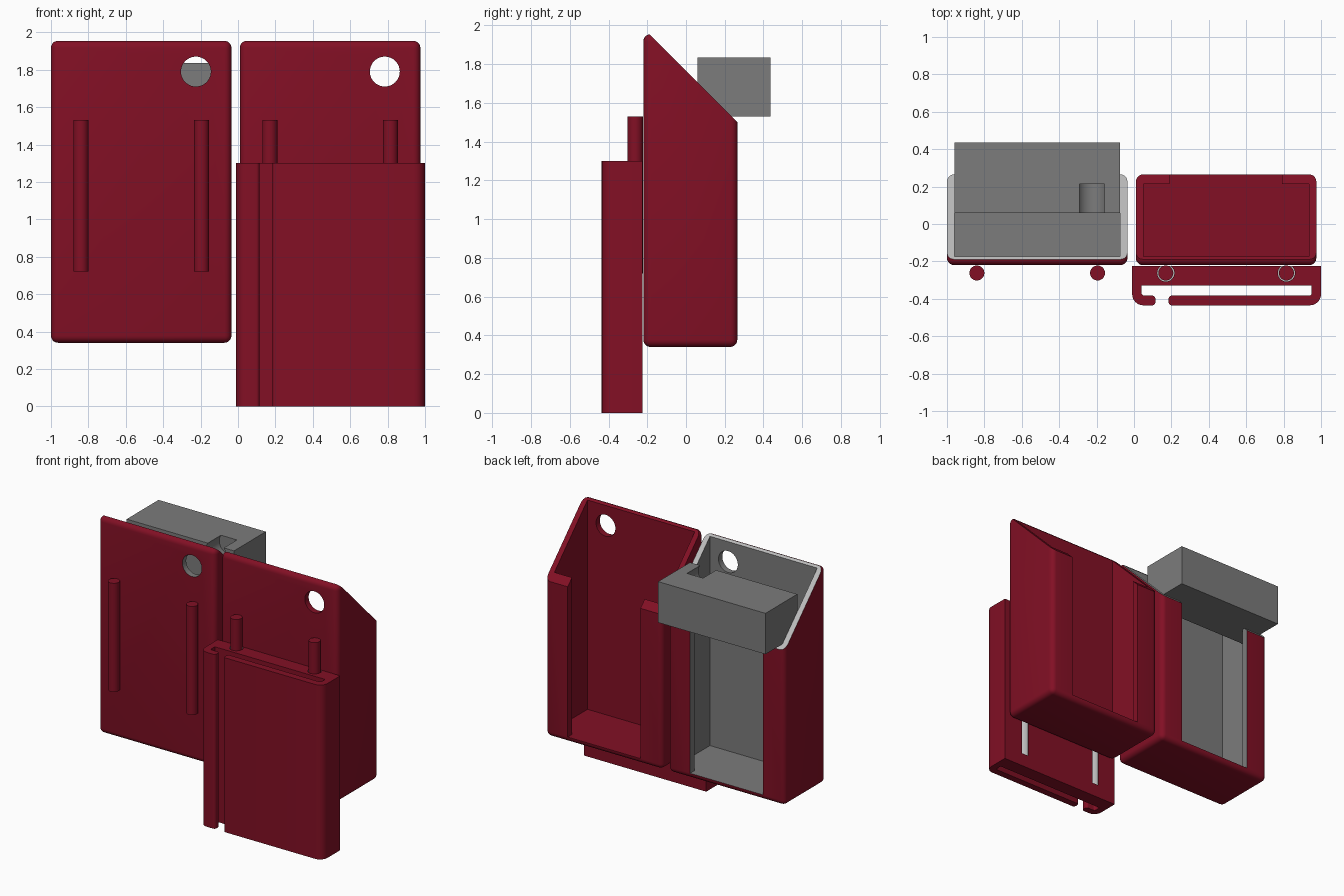
import bpy, bmesh, math
from mathutils import Vector

if "Cube" in bpy.data.objects:
    bpy.data.objects.remove(bpy.data.objects["Cube"])


def material(name, rgb):
    m = bpy.data.materials.new(name)
    m.diffuse_color = (*rgb, 1)
    m.use_nodes = True
    m.node_tree.nodes["Principled BSDF"].inputs["Base Color"].default_value = m.diffuse_color
    return m


RED = material("dark_red", (0.225, 0.005, 0.018))
GREY = material("mid_grey", (0.2, 0.2, 0.2))
LIGHT = material("light_grey", (0.5, 0.5, 0.5))


def finish(name, bm, mat):
    bmesh.ops.recalc_face_normals(bm, faces=bm.faces)
    me = bpy.data.meshes.new(name)
    bm.to_mesh(me)
    bm.free()
    me.materials.append(mat)
    ob = bpy.data.objects.new(name, me)
    bpy.context.collection.objects.link(ob)
    return ob


def prism(name, pts, lo, hi, mat, axis="z"):
    """Extrude a profile along z (points are x,y), x (y,z) or y (x,z)."""
    place = {"z": lambda a, b, t: (a, b, t),
             "x": lambda a, b, t: (t, a, b),
             "y": lambda a, b, t: (a, t, b)}[axis]
    bm = bmesh.new()
    low = [bm.verts.new(place(a, b, lo)) for a, b in pts]
    high = [bm.verts.new(place(a, b, hi)) for a, b in pts]
    bm.faces.new(low)
    bm.faces.new(high)
    n = len(pts)
    for i in range(n):
        j = (i + 1) % n
        bm.faces.new((low[i], low[j], high[j], high[i]))
    return finish(name, bm, mat)


def rect(x0, x1, y0, y1):
    return [(x0, y0), (x1, y0), (x1, y1), (x0, y1)]


def circle(cx, cy, r, n=40):
    return [(cx + r * math.cos(2 * math.pi * i / n),
             cy + r * math.sin(2 * math.pi * i / n)) for i in range(n)]


def rounded(corners, steps=6):
    """Turn (x, y, radius) right-angle corners into a filleted outline."""
    out = []
    for i, (x, y, r) in enumerate(corners):
        p = Vector((x, y))
        if r == 0:
            out.append((x, y))
            continue
        a = (Vector(corners[i - 1][:2]) - p).normalized() * r
        b = (Vector(corners[(i + 1) % len(corners)][:2]) - p).normalized() * r
        for k in range(steps + 1):
            t = k / steps * math.pi / 2
            q = p + a * (1 - math.sin(t)) + b * (1 - math.cos(t))
            out.append(tuple(q))
    return out


def activate(ob):
    bpy.ops.object.select_all(action="DESELECT")
    ob.select_set(True)
    bpy.context.view_layer.objects.active = ob


def smooth(ob):
    activate(ob)
    bpy.ops.object.shade_smooth_by_angle(angle=math.radians(30))


def cut(ob, cutters):
    """Subtract cutters; the cut faces take the cutter's material."""
    for c in cutters:
        activate(ob)
        m = ob.modifiers.new("cut", "BOOLEAN")
        m.operation = "DIFFERENCE"
        m.solver = "EXACT"
        m.material_mode = "TRANSFER"
        m.object = c
        bpy.ops.object.modifier_apply(modifier=m.name)
        bpy.data.objects.remove(c)


# Rounded holder with sloped top, open back window and finger hole
def holder(name, x0, inside, rim):
    x1 = x0 + 0.965
    ob = prism(name, rect(x0, x1, -0.22, 0.265), 0.34, 1.955, RED)
    bm = bmesh.new()
    bm.from_mesh(ob.data)
    bmesh.ops.bevel(bm, geom=bm.edges[:], offset=0.038, segments=5,
                    profile=0.5, affect="EDGES")
    bm.to_mesh(ob.data)
    bm.free()
    cavity = [(x0 + 0.04, -0.175), (x1 - 0.04, -0.175), (x1 - 0.04, 0.215),
              (x1 - 0.185, 0.215), (x1 - 0.185, 0.4), (x0 + 0.18, 0.4),
              (x0 + 0.18, 0.215), (x0 + 0.04, 0.215)]
    cut(ob, [
        prism("slope_cutter", [(-0.435, 2.2), (0.565, 1.2), (0.565, 2.2)],
              x0 - 0.2, x1 + 0.2, rim, "x"),
        prism("cavity_cutter", cavity, 0.38, 2.3, inside),
        prism("hole_cutter", circle(x0 + 0.775, 1.79, 0.08),
              -0.5, 0.0, inside, "y")])
    smooth(ob)
    # Mounting rods on the front
    for side, dx in (("left", 0.16), ("right", 0.805)):
        rod = prism(f"{name}_rod_{side}", circle(x0 + dx, -0.262, 0.04, 32),
                    0.72, 1.53, RED)
        smooth(rod)


holder("left_holder", -1.0, GREY, LIGHT)
holder("right_holder", 0.01, RED, RED)

# Grey block resting in the left holder, with a round finger notch
block = prism("block", rect(-0.96, -0.075, 0.06, 0.435), 1.53, 1.835, GREY)
cut(block, [prism("notch_cutter", circle(-0.225, 1.79, 0.08),
                  -0.1, 0.215, GREY, "y")])
smooth(block)

# Belt sleeve: slotted profile with a gap in its front face
sleeve = prism("belt_sleeve", rounded([
    (-0.01, -0.224, 0), (-0.01, -0.435, 0.06),
    (0.115, -0.435, 0.018), (0.115, -0.383, 0.018),
    (0.04, -0.383, 0.015), (0.04, -0.33, 0),
    (0.95, -0.33, 0), (0.95, -0.383, 0.015),
    (0.185, -0.383, 0.018), (0.185, -0.435, 0.018),
    (1.0, -0.435, 0.06), (1.0, -0.224, 0)]), 0, 1.3, RED)
# Channels that receive the rods
cut(sleeve, [prism("channel_cutter", circle(x, -0.262, 0.046, 32),
                   0.1, 1.5, LIGHT) for x in (0.17, 0.815)])
smooth(sleeve)
